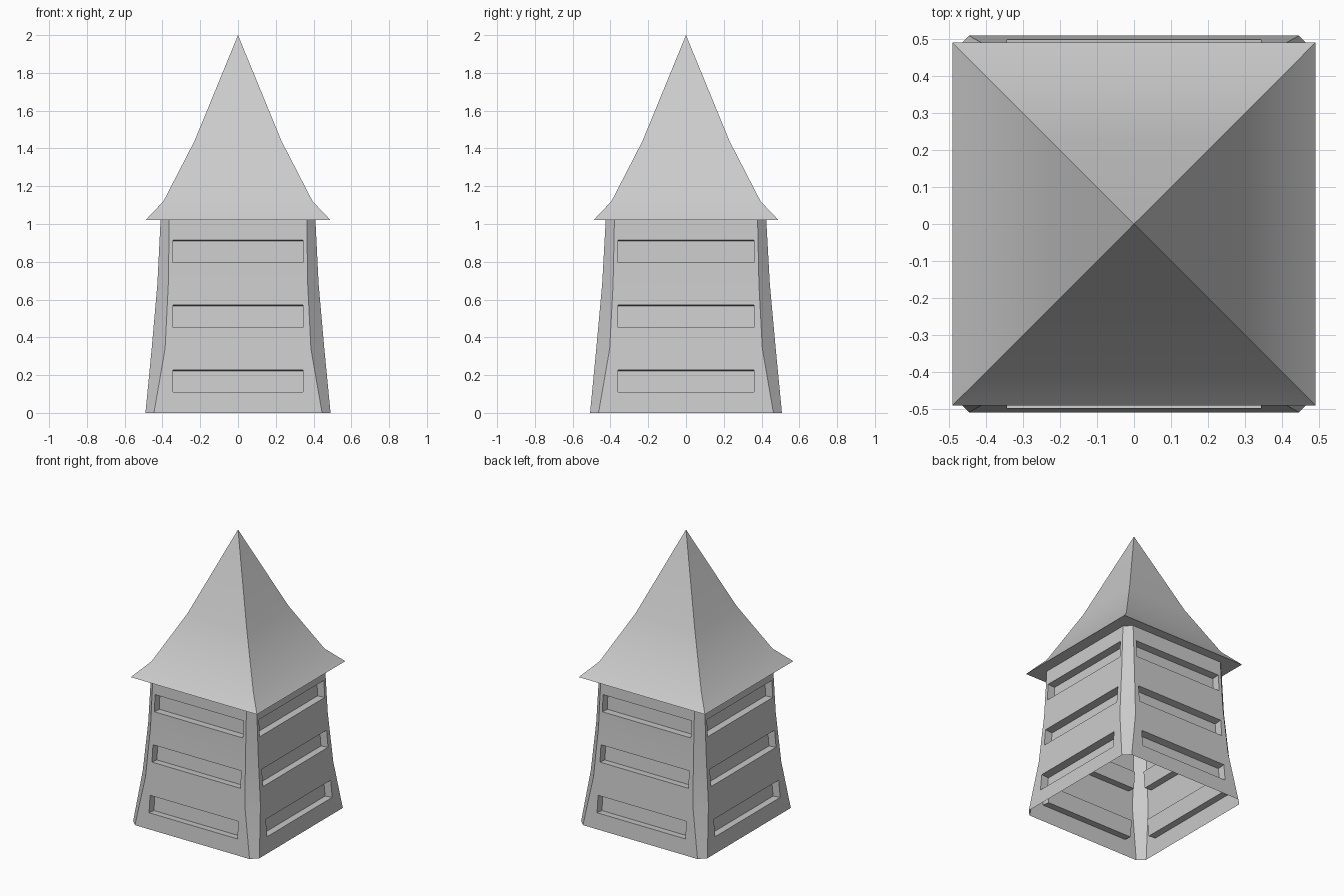
import bpy, bmesh
from mathutils import Vector

if "Cube" in bpy.data.objects:
    bpy.data.objects.remove(bpy.data.objects["Cube"])


def finish(name, bm):
    bmesh.ops.remove_doubles(bm, verts=bm.verts, dist=0.0001)
    me = bpy.data.meshes.new(name)
    bm.to_mesh(me)
    bm.free()
    ob = bpy.data.objects.new(name, me)
    bpy.context.collection.objects.link(ob)
    bpy.ops.object.select_all(action='DESELECT')
    ob.select_set(True)
    bpy.context.view_layer.objects.active = ob
    bpy.ops.object.shade_smooth_by_angle(angle=0.5)
    return ob


def add_face(bm, pts):
    bm.faces.new([bm.verts.new(p) for p in pts])


# Tower body: flared shell with chamfered corners
# rows: height, half width x, half depth y, chamfer
ROWS = [(0, .49, .508, .045), (.34, .457, .475, .071),
        (.68, .427, .444, .058), (1.02, .41, .425, .046)]
DEPTH = .055


def ring(row):
    z, x, y, c = row
    return [Vector(p) for p in (
        (-x + c, -y, z), (x - c, -y, z), (x, -y + c, z), (x, y - c, z),
        (x - c, y, z), (-x + c, y, z), (-x, y - c, z), (-x, -y + c, z))]


def slotted_wall(bm, quad, half, z0, z1):
    """Wall panel with one sunken horizontal slot."""
    a, b, c, d = quad
    along = (b - a).normalized()
    normal = along.cross(d - a).normalized()

    def at(s, z):
        t = (z - a.z) / (d.z - a.z)
        return (a + b).lerp(c + d, t) / 2 + along * s

    inner = [at(-half, z0), at(half, z0), at(half, z1), at(-half, z1)]
    back = [p - normal * DEPTH for p in inner]
    for i in range(4):
        j = (i + 1) % 4
        add_face(bm, [quad[i], quad[j], inner[j], inner[i]])
        add_face(bm, [inner[i], inner[j], back[j], back[i]])
    add_face(bm, back)


bm = bmesh.new()
for tier in range(3):
    low, high = ring(ROWS[tier]), ring(ROWS[tier + 1])
    z0 = .11 + .343 * tier
    for i in range(8):
        j = (i + 1) % 8
        quad = [low[i], low[j], high[j], high[i]]
        if i % 2:
            add_face(bm, quad)
        else:
            half = .343 if i % 4 == 0 else .36
            slotted_wall(bm, quad, half, z0, z0 + .118)
finish("tower_body", bm)

# Roof: square spire with flared eaves and flat underside
bm = bmesh.new()
PROFILE = [(1.02, .49), (1.12, .395), (1.44, .23)]
squares = [[Vector((sx * r, sy * r, z)) for sx, sy in
            ((-1, -1), (1, -1), (1, 1), (-1, 1))] for z, r in PROFILE]
for i in range(4):
    j = (i + 1) % 4
    for low, high in zip(squares, squares[1:]):
        add_face(bm, [low[i], low[j], high[j], high[i]])
    add_face(bm, [squares[-1][i], squares[-1][j], Vector((0, 0, 2))])
add_face(bm, squares[0][::-1])
finish("spire_roof", bm)
